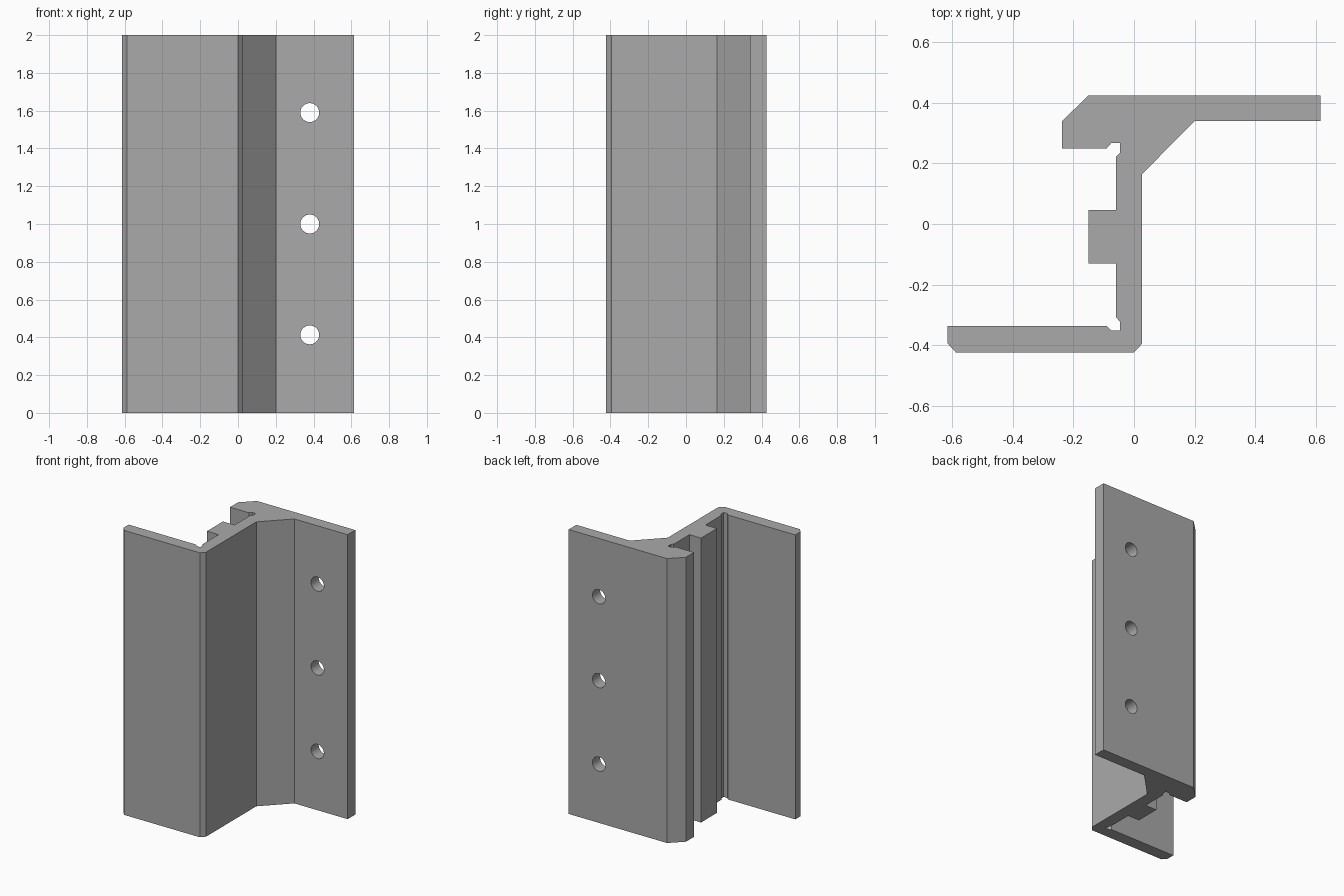
import bpy
import bmesh
from math import pi
from mathutils import Matrix

cube = bpy.data.objects.get("Cube")
if cube:
    bpy.data.objects.remove(cube, do_unlink=True)

HEIGHT = 2.0

metal = bpy.data.materials.new("plain grey metal")
metal.use_nodes = True
grey = (0.40, 0.40, 0.40, 1)
metal.diffuse_color = grey
metal.node_tree.nodes["Principled BSDF"].inputs["Base Color"].default_value = grey


def make_object(name, bm):
    bmesh.ops.recalc_face_normals(bm, faces=bm.faces)
    mesh = bpy.data.meshes.new(name)
    bm.to_mesh(mesh)
    bm.free()
    mesh.materials.append(metal)
    obj = bpy.data.objects.new(name, mesh)
    bpy.context.collection.objects.link(obj)
    return obj


# Cross-section of the extrusion
back_flange = [(-0.15, 0.425), (0.615, 0.425), (0.615, 0.34), (0.2, 0.34)]
web_outside = [(0.027, 0.165), (0.027, -0.395), (0, -0.424)]
front_flange = [(-0.588, -0.424), (-0.615, -0.395), (-0.615, -0.336)]
front_relief = [(-0.09, -0.336), (-0.075, -0.352), (-0.047, -0.352),
                (-0.047, -0.322), (-0.06, -0.307)]
rib = [(-0.06, -0.13), (-0.15, -0.13), (-0.15, 0.047), (-0.06, 0.047)]
back_relief = [(-0.06, 0.222), (-0.047, 0.235), (-0.047, 0.267),
               (-0.075, 0.267), (-0.09, 0.25)]
lip = [(-0.237, 0.25), (-0.237, 0.34)]
profile = (back_flange + web_outside + front_flange + front_relief
           + rib + back_relief + lip)

# Extruded bar
bm = bmesh.new()
base = bm.faces.new([bm.verts.new((x, y, 0)) for x, y in profile])
top = bmesh.ops.extrude_face_region(bm, geom=[base], use_keep_orig=True)
bmesh.ops.translate(bm, vec=(0, 0, HEIGHT),
                    verts=[v for v in top["geom"] if isinstance(v, bmesh.types.BMVert)])
bar = make_object("extruded_bar", bm)

# Three screw holes through the back flange
bm = bmesh.new()
for z in (0.413, 1.0, 1.59):
    bmesh.ops.create_cone(bm, cap_ends=True, segments=32, radius1=0.05, radius2=0.05,
                          depth=0.3,
                          matrix=Matrix.Translation((0.38, 0.38, z)) @ Matrix.Rotation(pi / 2, 4, "X"))
cutter = make_object("hole_cutter", bm)
cutter.hide_render = True
cutter.hide_set(True)

drill = bar.modifiers.new("screw holes", "BOOLEAN")
drill.operation = "DIFFERENCE"
drill.solver = "EXACT"
drill.object = cutter

# Apply the holes, then smooth only their walls
bpy.context.view_layer.objects.active = bar
bar.select_set(True)
bpy.ops.object.modifier_apply(modifier=drill.name)
bpy.data.objects.remove(cutter, do_unlink=True)
bpy.ops.object.shade_smooth_by_angle(angle=pi / 9)
